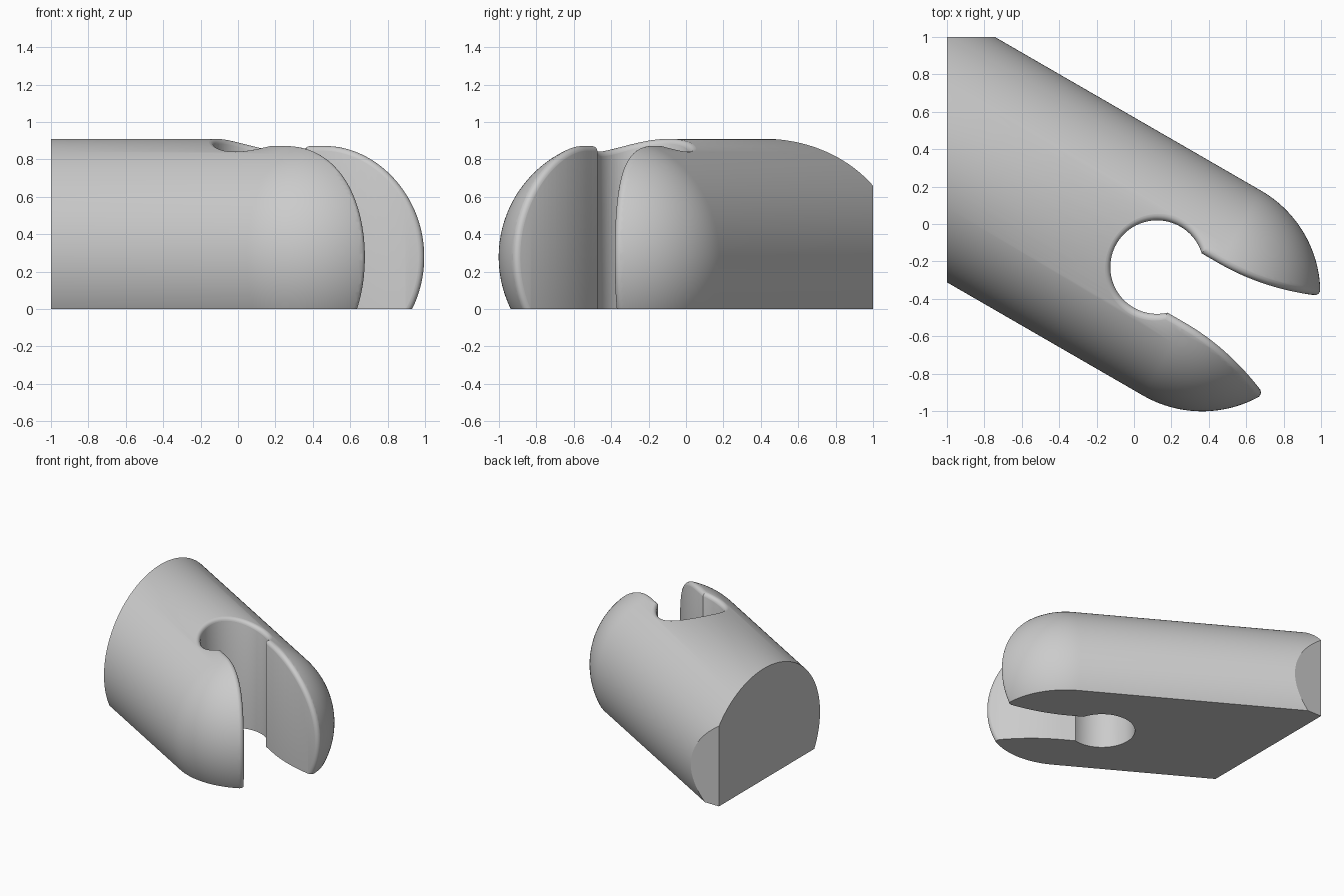
import bpy, bmesh
from math import sin, cos, pi, sqrt, radians
from mathutils import Vector

cube = bpy.data.objects.get("Cube")
if cube:
    bpy.data.objects.remove(cube, do_unlink=True)

R = 0.632            # barrel radius
AXIS_Z = 0.278       # barrel axis height
SHIFT = -0.138       # sideways offset of the axis
NOSE = 0.50          # where the round nose begins along the axis
HOLE_A, HOLE_R = 0.222, 0.25
FILLET = 0.03
IN = R - FILLET
TURN = radians(-30)


def world(a, h, z):
    """Along the axis, sideways, up from the axis -> model position."""
    h += SHIFT
    return Vector((a * cos(TURN) - h * sin(TURN), a * sin(TURN) + h * cos(TURN), z + AXIS_Z))


def loft(name, rings):
    """Closed solid through equal rings of local points."""
    bm = bmesh.new()
    rows = [[bm.verts.new(world(*p)) for p in ring] for ring in rings]
    n = len(rows[0])
    for r0, r1 in zip(rows, rows[1:]):
        for i in range(n):
            j = (i + 1) % n
            bm.faces.new((r0[i], r0[j], r1[j], r1[i]))
    bm.faces.new(rows[0])
    bm.faces.new(rows[-1])
    bmesh.ops.recalc_face_normals(bm, faces=bm.faces)
    mesh = bpy.data.meshes.new(name)
    bm.to_mesh(mesh)
    bm.free()
    obj = bpy.data.objects.new(name, mesh)
    bpy.context.collection.objects.link(obj)
    return obj


def cut(target, cutter, operation):
    cutter.hide_render = True
    mod = target.modifiers.new("cut", "BOOLEAN")
    mod.operation, mod.solver, mod.object = operation, "EXACT", cutter
    bpy.context.view_layer.objects.active = target
    bpy.ops.object.modifier_apply(modifier=mod.name)
    bpy.data.objects.remove(cutter, do_unlink=True)


def wall(a):
    """Half width of the flared mouth."""
    return 0.183 + 0.39 * max(0, a - NOSE) ** 2


def wall_slope(a):
    return 0.78 * max(0, a - NOSE)


def inset_wall(a):
    return wall(a) + FILLET * sqrt(1 + wall_slope(a) ** 2)


def fillet_ring(c, w):
    """Section that rounds the rim between a wall (normal w) and the barrel."""
    c, w = Vector(c), Vector(w).normalized()
    n = Vector((max(0, c.x - NOSE), c.y, c.z)).normalized()
    steps, over = 8, FILLET + 0.0015
    ring = [c - w * over]
    ring += [c + (-w).slerp(n, i / steps) * FILLET for i in range(1, steps)]
    ring += [c + n * over, c + (n - w) * FILLET * 3]
    return ring


# Barrel with a round nose
sides, caps = 160, 40
profile = [(-2.4, R)]
profile += [(NOSE + R * sin(t * pi / 2 / caps), R * cos(t * pi / 2 / caps)) for t in range(caps)]
profile.append((NOSE + R, 0.0005))
body = loft("clip_body", [[(a, r * cos(2 * pi * i / sides), r * sin(2 * pi * i / sides))
                           for i in range(sides)] for a, r in profile])

# Trim to the flat base and the two square back faces
bpy.ops.mesh.primitive_cube_add(size=3, location=(0.5, -0.5, 1.5))
cut(body, bpy.context.object, "INTERSECT")

# Vertical hole opening into the flared mouth
neck_angle = 0.822
arc = [neck_angle + (2 * pi - 2 * neck_angle) * i / 64 for i in range(65)]
hole = [(HOLE_A + HOLE_R * cos(t), HOLE_R * sin(t)) for t in arc]
flare = [0.42 + 0.03 * i for i in range(31)]
outline = hole + [(a, -wall(a)) for a in flare] + [(a, wall(a)) for a in reversed(flare)]
cut(body, loft("mouth_cutter", [[(a, h, z) for a, h in outline] for z in (-1, 1)]), "DIFFERENCE")

# Rounded rim of the hole
rings = []
for i in range(73):
    t = 0.66 + (2 * pi - 1.32) * i / 72
    r = HOLE_R + FILLET
    h = r * sin(t)
    rings.append(fillet_ring((HOLE_A + r * cos(t), h, sqrt(IN ** 2 - h ** 2)), (cos(t), sin(t), 0)))
cut(body, loft("hole_rim_cutter", rings), "DIFFERENCE")

# Rounded rims of the two jaws, running over the nose down to the base
path = []
for a in (0.33, 0.40, 0.45):
    path.append((a, sqrt(IN ** 2 - inset_wall(a) ** 2)))
for i in range(57):
    p = radians(90 - 2.5 * i)
    a = NOSE
    for _ in range(25):
        rho = sqrt(IN ** 2 - inset_wall(a) ** 2)
        a = NOSE + rho * cos(p)
    path.append((a, rho * sin(p)))
for side in (1, -1):
    rings = [fillet_ring((a, side * inset_wall(a), z), (-wall_slope(a), side, 0)) for a, z in path]
    cut(body, loft("jaw_rim_cutter", rings), "DIFFERENCE")

# Plain grey finish
grey = bpy.data.materials.new("plain_grey")
grey.use_nodes = True
colour = (0.6, 0.6, 0.6, 1)
grey.diffuse_color = colour
grey.node_tree.nodes["Principled BSDF"].inputs["Base Color"].default_value = colour
body.data.materials.clear()
body.data.materials.append(grey)
for poly in body.data.polygons:
    poly.material_index = 0

bpy.ops.object.select_all(action="DESELECT")
body.select_set(True)
bpy.context.view_layer.objects.active = body
bpy.ops.object.shade_smooth_by_angle(angle=radians(30))
